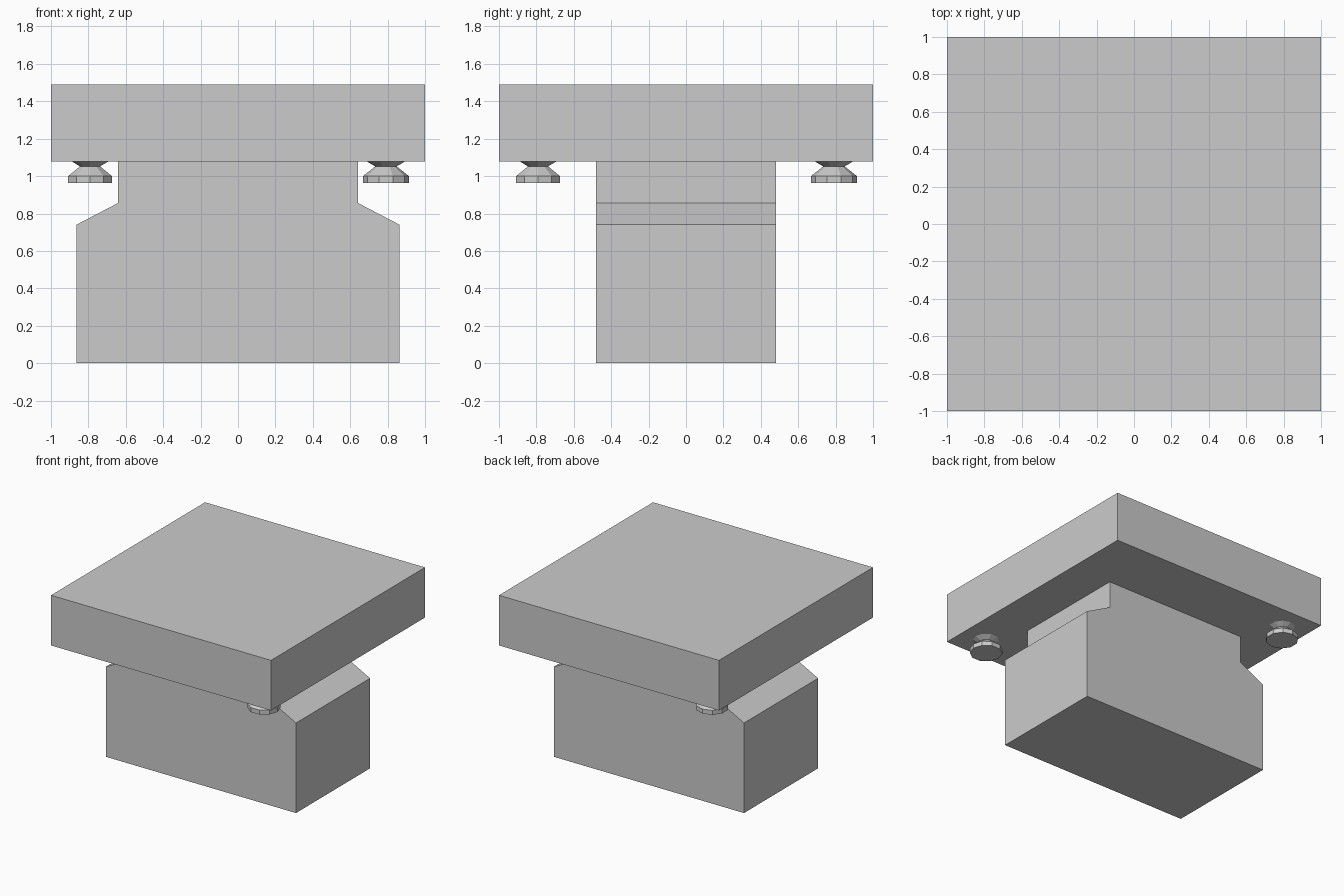
import bpy, bmesh, math

cube = bpy.data.objects.get("Cube")
if cube:
    bpy.data.objects.remove(cube, do_unlink=True)

grey = bpy.data.materials.new("plain_grey")
grey.use_nodes = True
GREY = (0.6, 0.6, 0.6, 1)
grey.diffuse_color = GREY
grey.node_tree.nodes["Principled BSDF"].inputs["Base Color"].default_value = GREY

BODY_TOP = 1.077


def finish(bm, name):
    bmesh.ops.recalc_face_normals(bm, faces=bm.faces)
    mesh = bpy.data.meshes.new(name)
    bm.to_mesh(mesh)
    bm.free()
    mesh.materials.append(grey)
    obj = bpy.data.objects.new(name, mesh)
    bpy.context.collection.objects.link(obj)
    return obj


def extruded_profile(name, half_profile, half_depth):
    """Mirror a half outline (x, z) across x = 0 and extrude it along y."""
    outline = half_profile + [(-x, z) for x, z in reversed(half_profile)]
    bm = bmesh.new()
    face = bm.faces.new([bm.verts.new((x, -half_depth, z)) for x, z in outline])
    moved = bmesh.ops.extrude_face_region(bm, geom=[face])["geom"]
    verts = [v for v in moved if isinstance(v, bmesh.types.BMVert)]
    bmesh.ops.translate(bm, verts=verts, vec=(0, 2 * half_depth, 0))
    return finish(bm, name)


def turned_knob(name, x, y, turn, profile, sides=10):
    """Stack rings of (radius, z) into a closed, faceted knob."""
    bm = bmesh.new()
    rings = []
    for radius, z in profile:
        angles = [turn + math.tau * i / sides for i in range(sides)]
        rings.append([bm.verts.new((x + radius * math.cos(a),
                                    y + radius * math.sin(a), z)) for a in angles])
    for low, high in zip(rings, rings[1:]):
        for i in range(sides):
            j = (i + 1) % sides
            bm.faces.new((low[i], low[j], high[j], high[i]))
    bm.faces.new(rings[0])
    bm.faces.new(rings[-1])
    return finish(bm, name)


# Square slab on top
extruded_profile("top_slab", [(1, BODY_TOP), (1, 1.489)], 1)

# Pedestal with sloped shoulders and a narrower neck
extruded_profile("pedestal", [(0.864, 0), (0.864, 0.74),
                              (0.642, 0.856), (0.642, BODY_TOP)], 0.481)

# Two knobs under diagonally opposite corners
knob = [(0.123, 0.963), (0.123, 1.0), (0.057, 1.052), (0.1, BODY_TOP)]
turned_knob("knob_front_left", 0.791, -0.791, 0, knob)
turned_knob("knob_back_right", -0.791, 0.791, math.pi / 2, knob)
